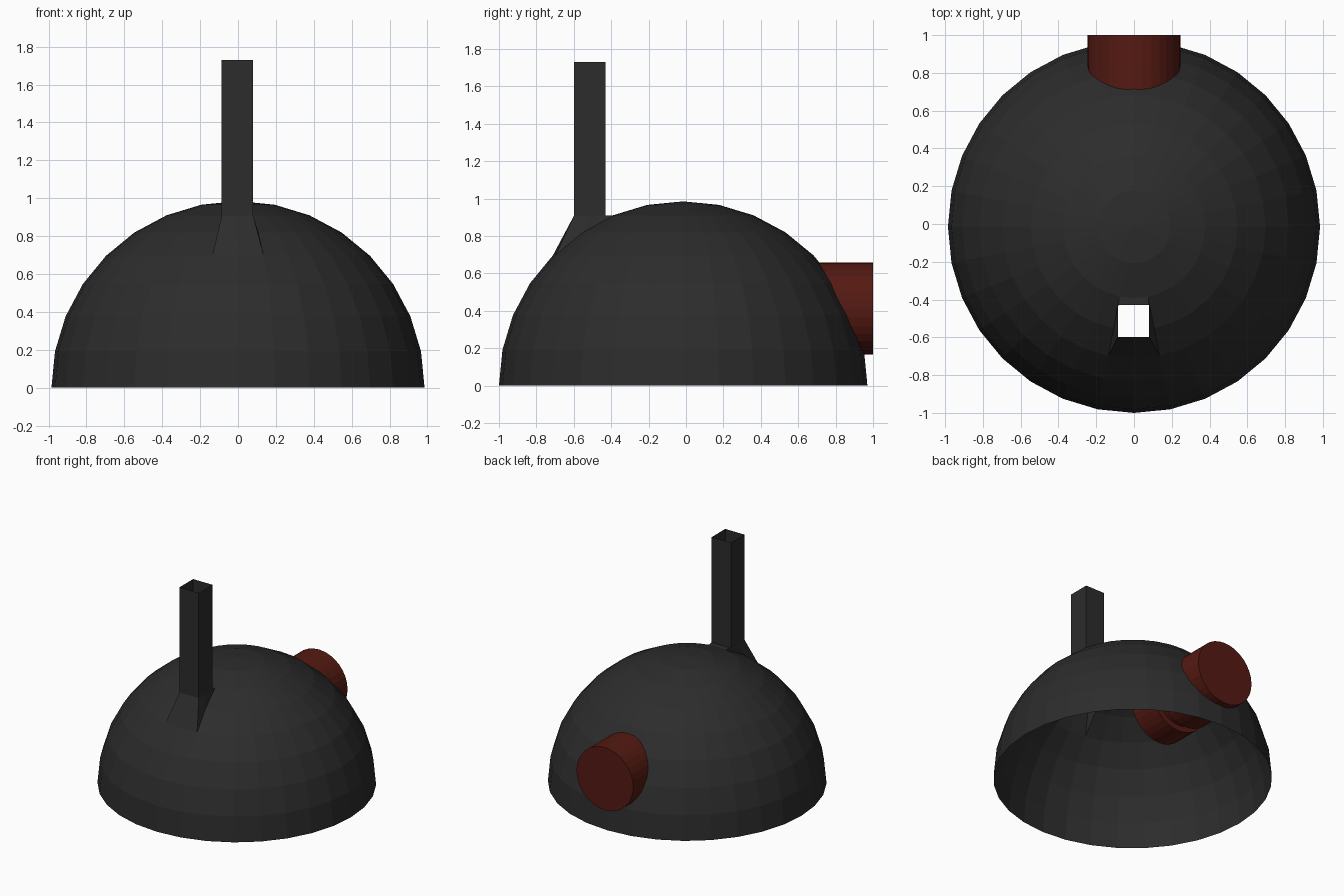
import bpy, bmesh
from math import cos, sin, pi, radians
from mathutils import Vector

if "Cube" in bpy.data.objects:
    bpy.data.objects.remove(bpy.data.objects["Cube"])

R, CY = 0.985, -0.015          # dome radius and y centre


def material(name, rgb):
    m = bpy.data.materials.new(name)
    m.diffuse_color = (*rgb, 1)
    m.use_nodes = True
    m.node_tree.nodes["Principled BSDF"].inputs["Base Color"].default_value = m.diffuse_color
    return m


def make_object(name, bm, mat):
    me = bpy.data.meshes.new(name)
    bm.to_mesh(me)
    bm.free()
    me.materials.append(mat)
    ob = bpy.data.objects.new(name, me)
    bpy.context.collection.objects.link(ob)
    return ob


black = material("black", (0.025, 0.025, 0.025))
red = material("dark_red", (0.09, 0.01, 0.006))

# Open half-sphere shell
bm = bmesh.new()
bmesh.ops.create_uvsphere(bm, u_segments=32, v_segments=16, radius=R)
bmesh.ops.delete(bm, geom=[v for v in bm.verts if v.co.z < -0.01], context='VERTS')
bmesh.ops.translate(bm, verts=bm.verts, vec=(0, CY, 0))

# Square chimney: open a 2x2 patch, flare its rim to a square, then pull it up
el = radians(56.25)
target = Vector((0, CY - R * cos(el), R * sin(el)))
centre = min(bm.verts, key=lambda v: (v.co - target).length)
bmesh.ops.delete(bm, geom=[centre], context='VERTS')
rim = [e for e in bm.edges if e.is_boundary and e.verts[0].co.z + e.verts[1].co.z > 0.5]


def extrude(edges):
    geom = bmesh.ops.extrude_edge_only(bm, edges=edges)["geom"]
    return ([g for g in geom if isinstance(g, bmesh.types.BMVert)],
            [g for g in geom if isinstance(g, bmesh.types.BMEdge)])


def step(value, tol):
    return 0 if abs(value) < tol else (1 if value > 0 else -1)


verts, edges = extrude(rim)
for v in verts:
    sx = step(v.co.x, 0.03)
    sy = -step(v.co.z - target.z, 0.04)
    v.co = (-0.003 + 0.083 * sx, -0.514 - 0.084 * sy, 0.91)
verts, edges = extrude(edges)
for v in verts:
    v.co.z = 1.73
bmesh.ops.recalc_face_normals(bm, faces=bm.faces)
make_object("dome_with_chimney", bm, black)

# Red round plug through the back wall, with a groove on the part inside the dome
profile = [(0.27, 0.245), (0.49, 0.245), (0.49, 0.20), (0.56, 0.20), (0.56, 0.245), (1.0, 0.245)]
bm = bmesh.new()
N = 32
rings = [[bm.verts.new((r * cos(2 * pi * i / N), y, 0.4125 + r * sin(2 * pi * i / N)))
          for i in range(N)] for y, r in profile]
for a, b in zip(rings, rings[1:]):
    for i in range(N):
        j = (i + 1) % N
        bm.faces.new((a[i], a[j], b[j], b[i]))
bm.faces.new(rings[0])
bm.faces.new(rings[-1])
bmesh.ops.recalc_face_normals(bm, faces=bm.faces)
make_object("back_plug", bm, red)
